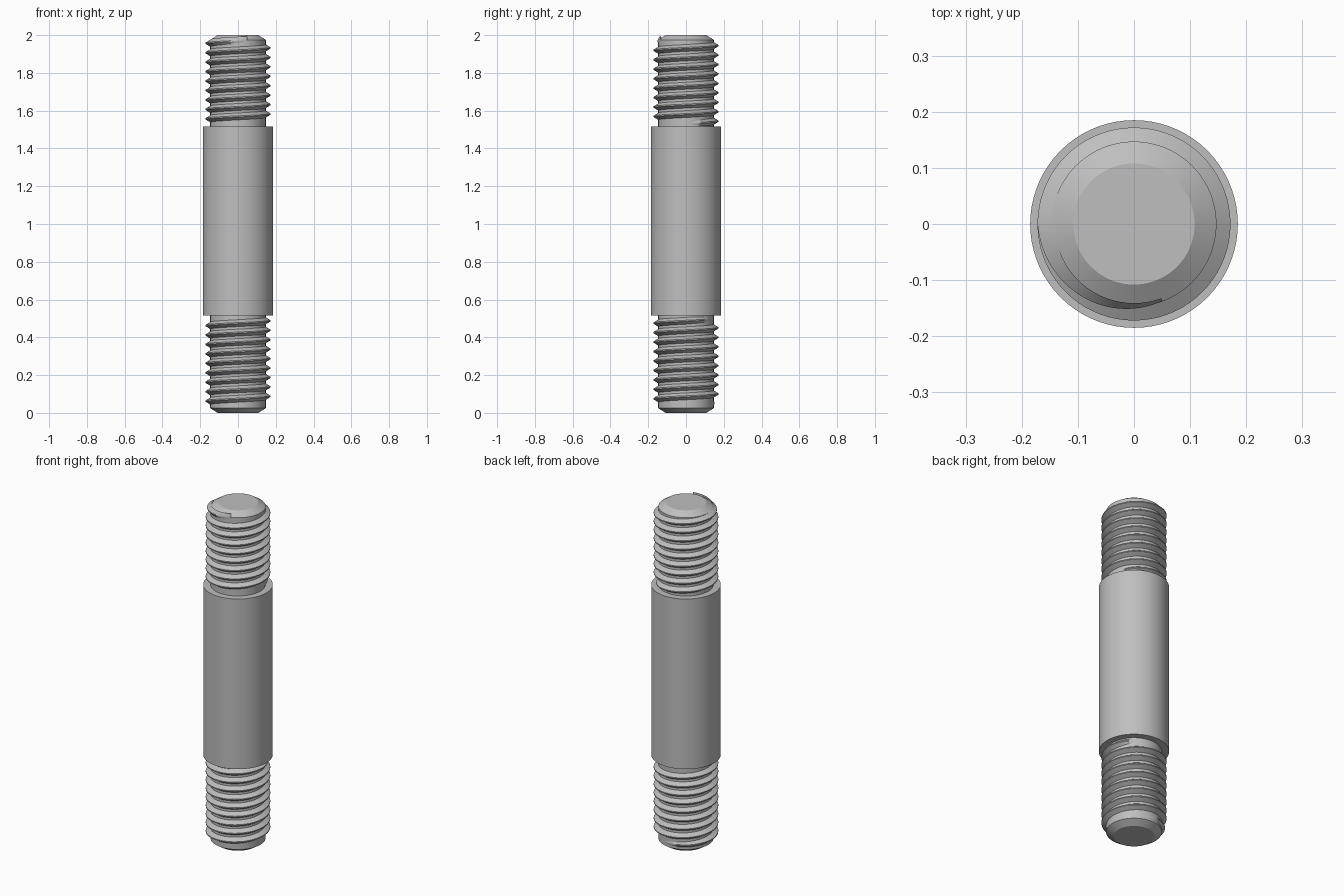
import bpy, bmesh, math

old = bpy.data.objects.get("Cube")
if old:
    bpy.data.objects.remove(old, do_unlink=True)

SIDES = 72
CORE, CREST, BODY, TIP = 0.147, 0.172, 0.185, 0.108
PITCH = 0.05

steel = bpy.data.materials.new("grey steel")
steel.use_nodes = True
colour = (0.52, 0.52, 0.52, 1)
steel.diffuse_color = colour
steel.node_tree.nodes["Principled BSDF"].inputs["Base Color"].default_value = colour


def finish(bm, name):
    bmesh.ops.recalc_face_normals(bm, faces=bm.faces)
    mesh = bpy.data.meshes.new(name)
    bm.to_mesh(mesh)
    bm.free()
    mesh.materials.append(steel)
    obj = bpy.data.objects.new(name, mesh)
    bpy.context.collection.objects.link(obj)
    bpy.ops.object.select_all(action='DESELECT')
    obj.select_set(True)
    bpy.context.view_layer.objects.active = obj
    bpy.ops.object.shade_smooth_by_angle(angle=math.radians(30))


def skin(bm, rings, closed):
    """Join neighbouring rings of vertices with quads."""
    for a, b in zip(rings, rings[1:]):
        n = len(a)
        for i in range(n):
            j = (i + 1) % n
            bm.faces.new((a[i], a[j], b[j], b[i]))
    if closed:
        bm.faces.new(rings[0])
        bm.faces.new(rings[-1])


def lathe(name, profile):
    bm = bmesh.new()
    rings = []
    for r, z in profile:
        rings.append([bm.verts.new((r * math.cos(t), r * math.sin(t), z))
                      for t in (math.tau * i / SIDES for i in range(SIDES))])
    skin(bm, rings, True)
    finish(bm, name)


def thread(name, z_zero, start, end, lead_in, lead_out):
    """Helical ridge, angles in degrees; fades into the core at both ends."""
    bm = bmesh.new()
    rings = []
    steps = round((end - start) / 5)
    for k in range(steps + 1):
        deg = start + (end - start) * k / steps
        fade = min(1, (deg - start) / lead_in, (end - deg) / lead_out)
        crest = CORE - 0.001 + (CREST - CORE + 0.001) * fade
        z = z_zero + PITCH * deg / 360
        t = math.radians(deg)
        section = ((CORE - 0.006, -0.022), (crest, -0.003),
                   (crest, 0.003), (CORE - 0.006, 0.022))
        rings.append([bm.verts.new((r * math.cos(t), r * math.sin(t), z + dz))
                      for r, dz in section])
    skin(bm, rings, True)
    finish(bm, name)


# Plain shaft: chamfered ends, thin cores and thicker middle
lathe("shaft", [(TIP, 0), (CORE, 0.025), (CORE, 0.515), (BODY, 0.515),
                (BODY, 1.515), (CORE, 1.515), (CORE, 1.975), (TIP, 2)])

# Right-handed threads on both ends
thread("lower_thread", 0.0375, 70, 60 + 9 * 360, 110, 60)
thread("upper_thread", 1.932, 10 - 8 * 360, 290, 60, 110)
